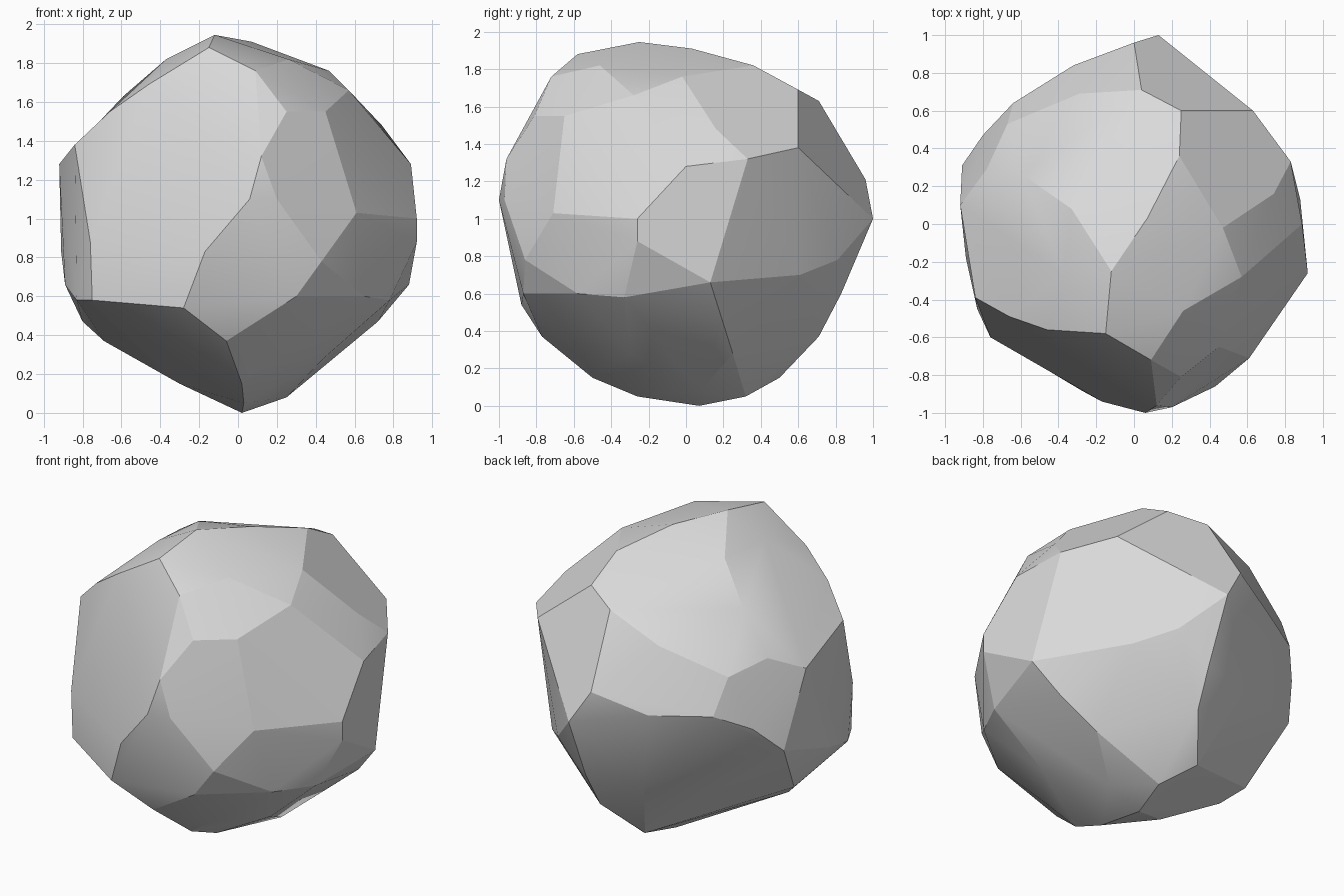
import bpy
import bmesh
from math import radians

default_cube = bpy.data.objects.get("Cube")
if default_cube:
    bpy.data.objects.remove(default_cube, do_unlink=True)


def flat_material(name, grey):
    """One plain colour, visible both in the viewport and in a render."""
    material = bpy.data.materials.new(name)
    material.use_nodes = True
    colour = (grey, grey, grey, 1)
    material.diffuse_color = colour
    shader = material.node_tree.nodes["Principled BSDF"]
    shader.inputs["Base Color"].default_value = colour
    shader.inputs["Roughness"].default_value = 0.9
    return material


def chiselled_stone(name, bands, material, merge_angle, sharp_angle):
    """Stretch a tight convex skin over horizontal bands of corners,
    then merge nearly level neighbours into broad chipped facets."""
    mesh = bpy.data.meshes.new(name)
    stone = bpy.data.objects.new(name, mesh)
    bpy.context.collection.objects.link(stone)

    bm = bmesh.new()
    for band in bands:
        for height, corners in band.items():
            for x, y in corners:
                bm.verts.new((x, y, height))
    hull = bmesh.ops.convex_hull(bm, input=bm.verts[:])
    spare = {item for item in hull["geom_interior"] + hull["geom_unused"]
             if isinstance(item, bmesh.types.BMVert)}
    bmesh.ops.delete(bm, geom=list(spare), context="VERTS")
    bmesh.ops.dissolve_limit(bm, angle_limit=radians(merge_angle),
                             verts=bm.verts[:], edges=bm.edges[:])
    bmesh.ops.recalc_face_normals(bm, faces=bm.faces[:])
    bm.to_mesh(mesh)
    bm.free()
    mesh.materials.append(material)

    # Soft shading inside facets, crisp creases between them
    bpy.ops.object.select_all(action="DESELECT")
    stone.select_set(True)
    bpy.context.view_layer.objects.active = stone
    bpy.ops.object.shade_smooth_by_angle(angle=radians(sharp_angle))
    return stone


# Crown: the long ridge and the slopes falling away from it
crown = {
    1.945: [(-.12, -.25)],
    1.91: [(.07, .03)],
    1.88: [(-.15, -.58)],
    1.82: [(.24, .36), (.26, -.46), (-.33, .08), (-.37, -.27)],
    1.76: [(.47, -.02), (.09, -.72)],
    1.69: [(.25, .6), (-.46, -.56)],
    1.66: [(.57, -.28), (-.56, 0)],
}

# Shoulder: the corners where the upper slopes turn steep
shoulder = {
    1.63: [(.04, .71), (-.59, .26)],
    1.55: [(.25, -.81), (.45, -.65), (-.66, -.49)],
    1.48: [(-.29, .69), (.74, .16)],
    1.38: [(.63, .6), (-.84, -.39), (-.78, .29)],
    1.32: [(.83, .33), (.12, -.96), (-.67, .53)],
    1.28: [(.89, 0), (-.92, .1)],
    1.21: [(0, .96)],
}

# Belly: the widest part
belly = {
    1.1: [(.06, -1), (.2, -.97), (-.32, .84), (-.64, .64)],
    1.03: [(.61, -.71)],
    1: [(.13, 1), (.92, -.26), (-.8, .47)],
    .88: [(-.76, -.6), (-.81, -.49), (.92, -.26)],
    .83: [(-.17, -.94), (-.91, .31)],
    .78: [(.34, .81), (.43, -.86)],
    .7: [(.52, .61)],
    .66: [(.88, .13), (-.89, -.18)],
}

# Foot: undercut faces narrowing to the ground point
foot = {
    .6: [(-.56, -.73), (.65, -.58), (.3, -.87), (.13, .83), (-.22, .74)],
    .58: [(-.83, -.45), (.78, -.33), (-.75, -.6)],
    .54: [(-.28, -.88), (-.5, .44)],
    .47: [(.72, .19), (-.8, .05)],
    .37: [(-.06, -.77), (-.69, -.05), (.11, .71)],
    .28: [(.49, .25), (.44, -.3), (.2, -.57)],
    .15: [(-.3, -.12), (.02, -.5), (-.06, .5)],
    .08: [(.25, .08)],
    .05: [(.03, -.26), (.08, .32)],
    0: [(.02, .07)],
}

chiselled_stone(
    name="boulder",
    bands=[crown, shoulder, belly, foot],
    material=flat_material("pale_grey_stone", .7),
    merge_angle=6,
    sharp_angle=16,
)
